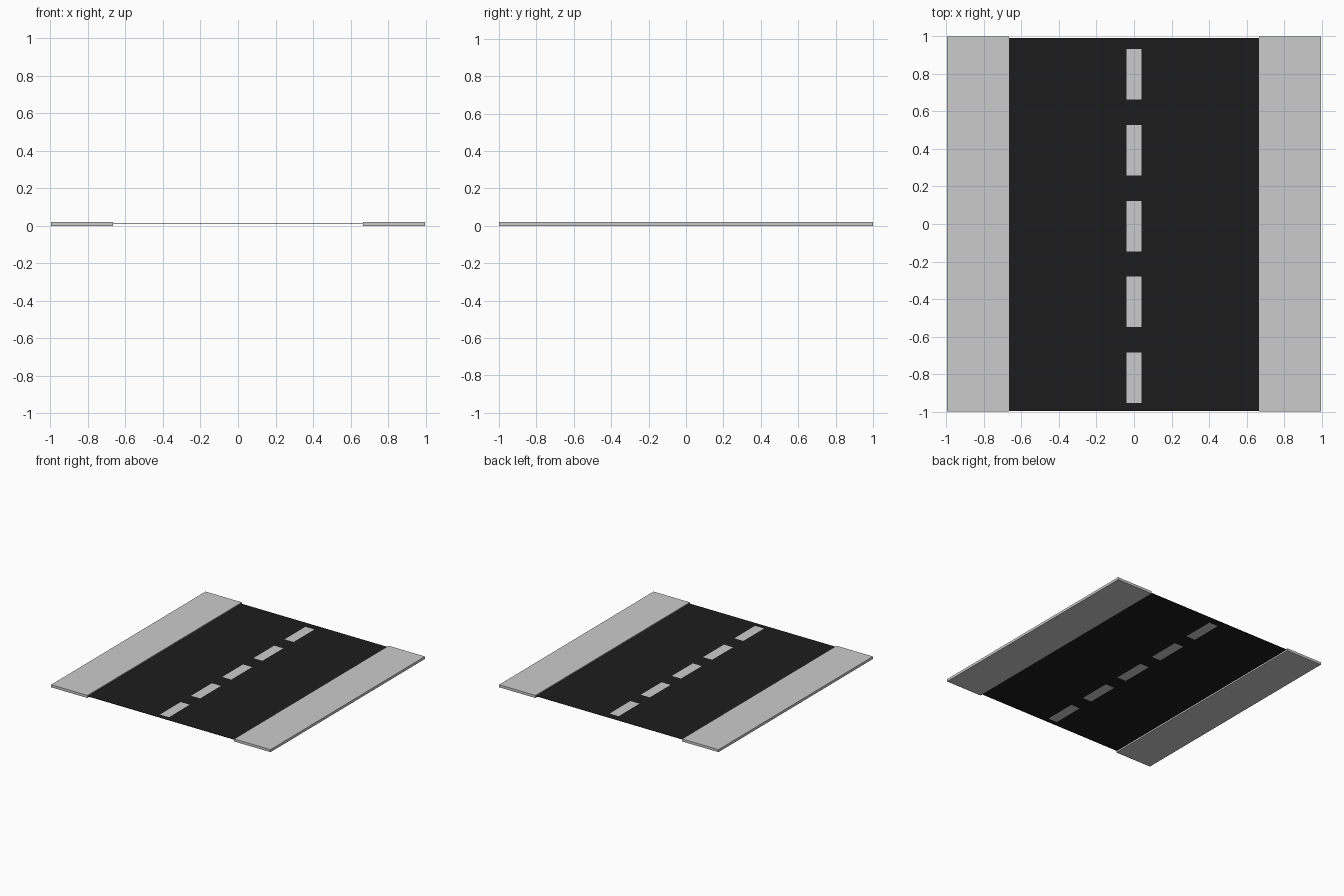
import bpy, bmesh

if "Cube" in bpy.data.objects:
    bpy.data.objects.remove(bpy.data.objects["Cube"])

ROAD_Z, ROAD_T = 0.0135, 0.002
DASH_W, DASH_L, PITCH = 0.041, 0.269, 0.4038
DASH_STARTS = [-0.953 + PITCH * i for i in range(5)]


def make_object(name, bm, material=None, thickness=0):
    mesh = bpy.data.meshes.new(name)
    bm.to_mesh(mesh)
    bm.free()
    obj = bpy.data.objects.new(name, mesh)
    bpy.context.collection.objects.link(obj)
    if material:
        mesh.materials.append(material)
    if thickness:
        mod = obj.modifiers.new("thickness", "SOLIDIFY")
        mod.thickness = thickness
        mod.offset = -1
    return obj


def add_rect(bm, x0, x1, y0, y1, z=ROAD_Z):
    bm.faces.new([bm.verts.new(p) for p in
                  ((x0, y0, z), (x1, y0, z), (x1, y1, z), (x0, y1, z))])


asphalt = bpy.data.materials.new("asphalt")
asphalt.diffuse_color = (0.012, 0.012, 0.012, 1)
asphalt.use_nodes = True
asphalt.node_tree.nodes["Principled BSDF"].inputs["Base Color"].default_value = asphalt.diffuse_color

# Thin road slab, open where the centre dashes are inlaid
RX, Y0, Y1 = 0.665, -0.995, 0.992
ys = [Y0] + [y for s in DASH_STARTS for y in (s, s + DASH_L)] + [Y1]
xs = [-RX, -DASH_W, DASH_W, RX]
bm = bmesh.new()
for j in range(len(ys) - 1):
    for i in range(3):
        if not (i == 1 and j % 2 == 1):
            add_rect(bm, xs[i], xs[i + 1], ys[j], ys[j + 1])
bmesh.ops.remove_doubles(bm, verts=bm.verts, dist=1e-5)
make_object("road_surface", bm, asphalt, ROAD_T)

# Centre line dashes, flush with the road
bm = bmesh.new()
for s in DASH_STARTS:
    add_rect(bm, -DASH_W, DASH_W, s, s + DASH_L)
make_object("centre_dashes", bm, None, ROAD_T)

# Raised pavements on both sides
for name, side in (("left_pavement", -1), ("right_pavement", 1)):
    bm = bmesh.new()
    bmesh.ops.create_cube(bm, size=1)
    bmesh.ops.scale(bm, vec=(0.329, 2.0, 0.021), verts=bm.verts)
    bmesh.ops.translate(bm, vec=(side * 0.8305, 0, 0.0105), verts=bm.verts)
    make_object(name, bm)
